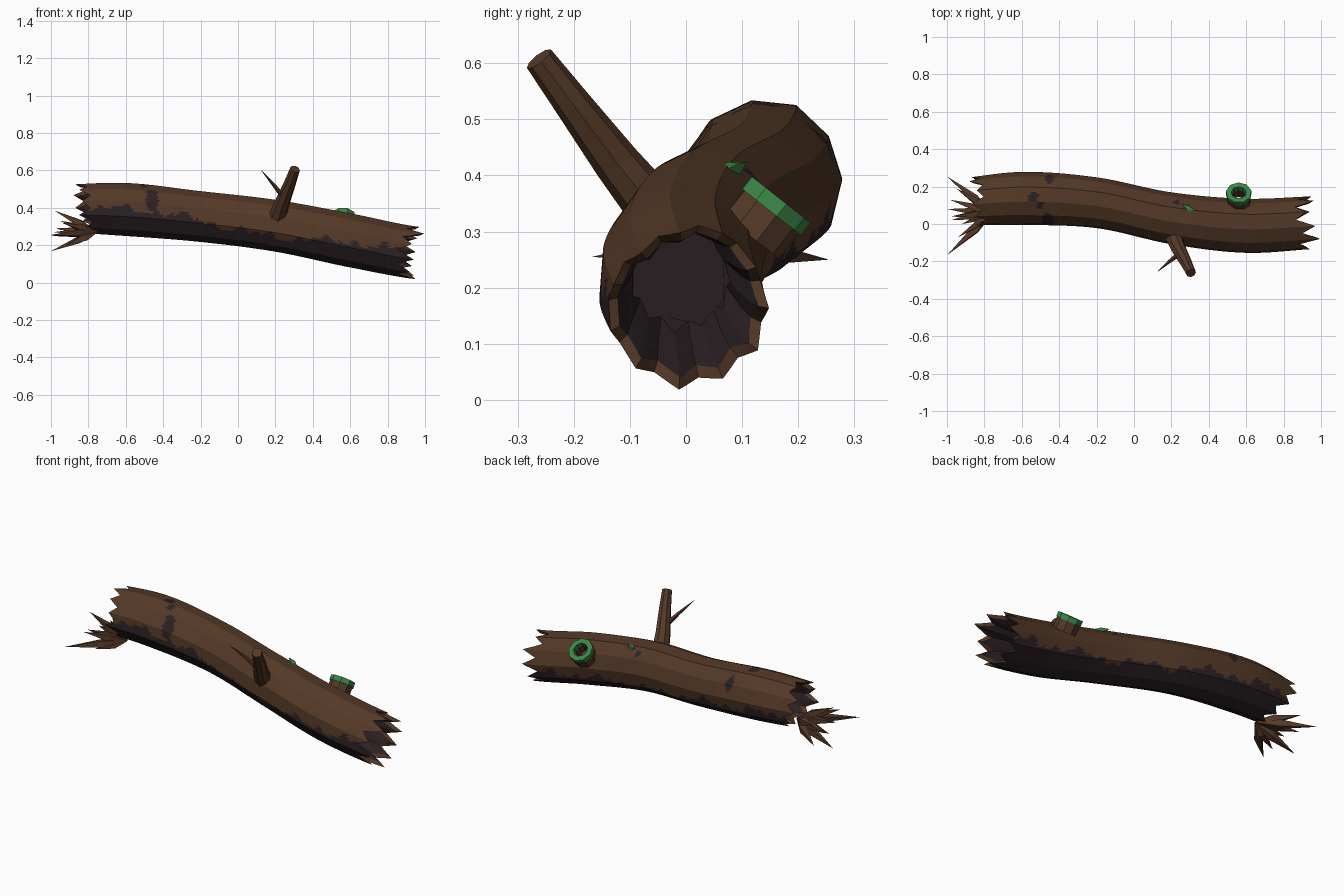
import bpy, bmesh, math, random
from mathutils import Vector

random.seed(4)
if "Cube" in bpy.data.objects:
    bpy.data.objects.remove(bpy.data.objects["Cube"])


def material(name, rgb):
    m = bpy.data.materials.new(name)
    m.use_nodes = True
    m.diffuse_color = (*rgb, 1)
    m.node_tree.nodes["Principled BSDF"].inputs["Base Color"].default_value = (*rgb, 1)
    return m


BARK = material("bark brown", (0.090, 0.041, 0.020))
DARK = material("rotten dark brown", (0.024, 0.015, 0.017))
MOSS = material("moss green", (0.042, 0.235, 0.062))


def finish(name, bm, mats, smooth=0):
    bmesh.ops.recalc_face_normals(bm, faces=bm.faces)
    me = bpy.data.meshes.new(name)
    bm.to_mesh(me)
    bm.free()
    ob = bpy.data.objects.new(name, me)
    bpy.context.collection.objects.link(ob)
    for m in mats:
        me.materials.append(m)
    if smooth:
        bpy.ops.object.select_all(action="DESELECT")
        ob.select_set(True)
        bpy.context.view_layer.objects.active = ob
        bpy.ops.object.shade_smooth_by_angle(angle=math.radians(smooth))
    return ob


def bridge(bm, a, b, index=0):
    n = len(a)
    for i in range(n):
        j = (i + 1) % n
        bm.faces.new((a[i], a[j], b[j], b[i])).material_index = index


def frame(axis):
    u = axis.orthogonal().normalized()
    return u, axis.cross(u).normalized()


# Centre line of the trunk: y, z and radius at evenly spaced x
STATIONS = [(.115, .40, .125), (.138, .395, .143), (.115, .357, .137),
            (.032, .308, .140), (-.008, .23, .146), (.01, .158, .142)]


def trunk_at(x):
    f = min(max((x + 1) / .4, 0), 4.999)
    i = int(f)
    t = f - i
    p = [Vector(STATIONS[min(max(i + k, 0), 5)]) for k in (-1, 0, 1, 2)]
    return .5 * (2 * p[1] + (p[2] - p[0]) * t
                 + (2 * p[0] - 5 * p[1] + 4 * p[2] - p[3]) * t * t
                 + (3 * p[1] - p[0] - 3 * p[2] + p[3]) * t ** 3)


# Trunk: faceted tube with splintered ends
SIDES, SUB, RINGS = 11, 6, 110
N = SIDES * SUB
LEFT_TIPS = [-.87, -.88, -.84, -.87, -.85, -.83, -.85, -.81, -.78, -.79, -.83]
RIGHT_TIPS = [.95, .96, .92, .97, .995, .93, .94, .92, .95, .94, .93]
bumps = [random.uniform(.96, 1.05) for _ in range(SIDES)]


def tooth(tips, depth, j):
    k, s = divmod(j, SUB)
    w = s / SUB
    base = tips[k] * (1 - w) + tips[(k + 1) % SIDES] * w
    return base - depth * (1 - abs(2 * w - 1))


def corner(k):
    a = math.tau * (k % SIDES) / SIDES
    return Vector((math.cos(a), math.sin(a))) * bumps[k % SIDES]


def section(j):
    k, s = divmod(j, SUB)
    return corner(k).lerp(corner(k + 1), s / SUB)


def trunk_point(x, j, scale=1):
    y, z, r = trunk_at(x)
    d = section(j) * r * scale
    return (x, y + d.x, z + d.y)


bm = bmesh.new()
ends = [(tooth(LEFT_TIPS, -.05, j), tooth(RIGHT_TIPS, .08, j)) for j in range(N)]
rings = []
for i in range(RINGS + 1):
    t = i / RINGS
    rings.append([bm.verts.new(trunk_point(l + (r - l) * t, j))
                  for j, (l, r) in enumerate(ends)])
for a, b in zip(rings, rings[1:]):
    bridge(bm, a, b)

# Rotten underside with a ragged border, and a few rotten spots on top
SPOTS = [(-.45, .24, .024), (-.54, .14, .028), (-.46, .02, .034), (.23, .12, .015), (-.5, .1, .018)]
for f in bm.faces:
    c = f.calc_center_median()
    y, z, r = trunk_at(c.x)
    dip = -.45 * math.exp(-((c.x - .15) / .36) ** 2)
    edge = dip if c.y < y else dip * .5 - .3
    edge += .10 * math.sin(c.x * 17) + .08 * math.sin(c.x * 41 + 1) + .06 * math.sin(c.x * 83)
    spot = c.z > z and any(math.hypot(c.x - sx, c.y - sy) < sr for sx, sy, sr in SPOTS)
    f.material_index = int((c.z - z) / r < edge or spot)

# Hollow inside at both ends
for side, ring, inward in ((0, rings[0], 1), (1, rings[-1], -1)):
    last = ring
    for depth, scale, colour in ((.025, .87, 0), (.09, .77, 1), (.24, .6, 1)):
        new = [bm.verts.new(trunk_point(ends[j][side] + inward * depth, j, scale))
               for j in range(N)]
        bridge(bm, last, new, colour)
        last = new
    bm.faces.new(last).material_index = 1
finish("trunk", bm, [BARK, DARK], 22)


# Tapered limb through a list of (point, radius); zero radius makes a point
def limb(name, path, sides, mats=(BARK,), smooth=0):
    bm = bmesh.new()
    pts = [Vector(p) for p, _ in path]
    u, v = frame((pts[-1] - pts[0]).normalized())
    last = None
    for p, (_, r) in zip(pts, path):
        if r == 0:
            ring = [bm.verts.new(p)]
        else:
            ring = [bm.verts.new(p + r * (u * math.cos(a) + v * math.sin(a)))
                    for a in (math.tau * i / sides for i in range(sides))]
        if last and len(last) == len(ring):
            bridge(bm, last, ring)
        elif last:
            apex, loop = (last[0], ring) if len(last) == 1 else (ring[0], last)
            for i in range(sides):
                bm.faces.new((apex, loop[i], loop[(i + 1) % sides]))
        if len(ring) > 1 and p in (pts[0], pts[-1]):
            bm.faces.new(ring)
        last = ring
    return finish(name, bm, mats, smooth)


# Branch and twig
limb("branch", [((.2, -.04, .32), .05), ((.235, -.125, .425), .041),
                ((.275, -.2, .525), .033), ((.305, -.262, .608), .027)], 8)
limb("twig", [((.25, -.155, .45), .016), ((.19, -.2, .525), .010), ((.12, -.26, .605), 0)], 5)

# Burst of splintered roots at the left end
ROOT = Vector((-.75, .06, .27))
TIPS = [(-1, .255, .25), (-1, -.167, .255), (-1, .08, .168), (-.98, .04, .385),
        (-.985, .13, .27), (-.98, .02, .29), (-.94, -.07, .32), (-.95, .19, .33), (-.92, .0, .2)]
for i, tip in enumerate(TIPS):
    tip = Vector(tip)
    limb("root_splinter_%d" % (i + 1),
         [(ROOT, 0), (ROOT.lerp(tip, .4), .026), (tip, 0)], 4)

# Hollow knot with a mossy rim
bm = bmesh.new()
axis = Vector((0, .62, .785)).normalized()
u, v = frame(axis)
top = Vector((.56, .168, .358))
PROFILE = [(-.085, .037, 0), (-.085, .064, 0), (-.028, .064, 0), (-.028, .069, 1),
           (0, .069, 1), (0, .040, 1), (-.025, .037, 0)]
loops = []
for h, r, _ in PROFILE:
    loops.append([bm.verts.new(top + axis * h + r * (u * math.cos(a) + v * math.sin(a)))
                  for a in (math.tau * i / 9 for i in range(9))])
for i, loop in enumerate(loops):
    nxt = (i + 1) % len(loops)
    bridge(bm, loop, loops[nxt], max(PROFILE[i][2], PROFILE[nxt][2]) if i != 2 else 1)
finish("hollow_knot", bm, [BARK, MOSS])

# Small moss leaf on top
limb("moss_leaf", [((.252, .108, .424), 0), ((.29, .085, .411), .017),
                   ((.318, .068, .405), .012)], 4, (MOSS,))
